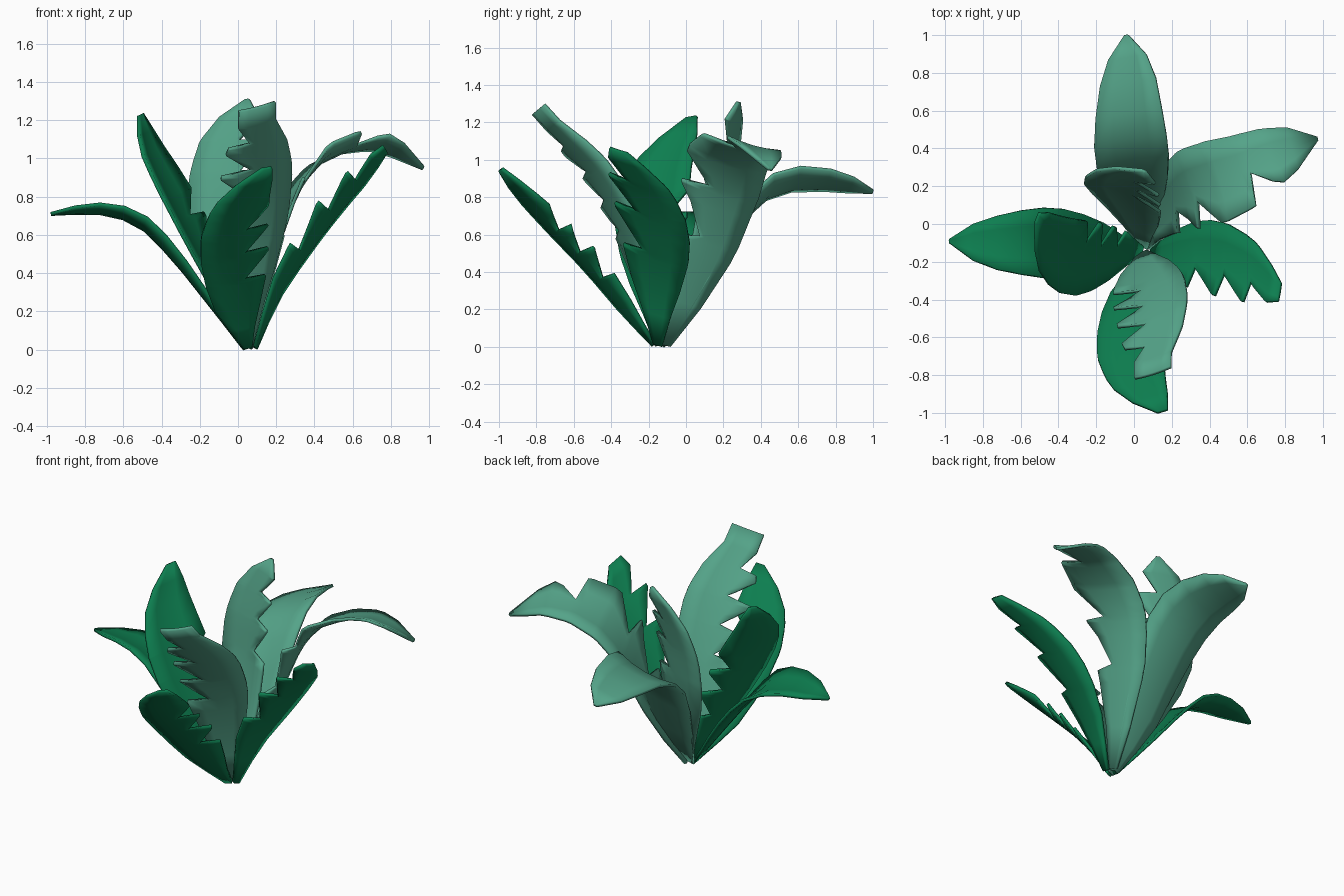
import bpy
from mathutils import Vector

if "Cube" in bpy.data.objects:
    bpy.data.objects.remove(bpy.data.objects["Cube"])


def material(name, rgb):
    m = bpy.data.materials.new(name)
    m.diffuse_color = (*rgb, 1)
    m.use_nodes = True
    m.node_tree.nodes["Principled BSDF"].inputs["Base Color"].default_value = m.diffuse_color
    return m


GREEN = material("deep_green", (0.004, 0.21, 0.08))
PALE = material("pale_green", (0.09, 0.37, 0.25))

# half-width along the leaf, as (t, factor)
OUTLINE = [(0, 0.12), (0.12, 0.4), (0.27, 0.8), (0.42, 1.0), (0.58, 1.0), (0.75, 0.83), (0.9, 0.5), (1, 0.05)]


def lerp_table(table, t):
    for (a, u), (b, v) in zip(table, table[1:]):
        if t <= b:
            return u + (v - u) * max(0, t - a) / (b - a)
    return table[-1][1]


def spine_point(pts, t):
    # Catmull-Rom through the midrib points
    p = [2 * pts[0] - pts[1]] + pts + [2 * pts[-1] - pts[-2]]
    f = t * (len(pts) - 1)
    i = min(int(f), len(pts) - 2)
    f -= i
    a, b, c, d = p[i:i + 4]
    return 0.5 * (2 * b + (c - a) * f + (2 * a - 5 * b + 4 * c - d) * f ** 2 + (3 * b - a - 3 * c + d) * f ** 3)


def leaf(name, mat, spine, side, tears=(), tip=0.05, cup=0.03, grow=0.1):
    """Blade along a midrib; 'side' points to the torn edge, its length is the half-width."""
    pts = [Vector(p) for p in spine]
    side = Vector(side)
    outline = OUTLINE[:-1] + [(1, tip)]
    # torn edge: full width, sharp cut inwards, then growing out again
    torn = [(0, 1)]
    for t, depth in tears:
        torn += [(t, 1), (t + 0.012, depth), (t + grow, 1)]
    torn += [(1.001, 1)]
    stations = sorted({i / 9 for i in range(10)} | {t for t, _ in torn if t < 1})
    us = (-1, -0.5, 0, 0.5, 1)
    verts, faces = [], []
    for t in stations:
        c = spine_point(pts, t)
        along = spine_point(pts, min(1, t + 0.03)) - spine_point(pts, max(0, t - 0.03))
        normal = side.cross(along).normalized()
        if normal.z < 0:
            normal = -normal
        w = lerp_table(outline, t)
        for u in us:
            s = u * w * (lerp_table(torn, t) if u > 0 else 1)
            verts.append(c + side * s + normal * cup * (s * s - 0.3 * w))
    n = len(us)
    flip = side.cross(pts[2] - pts[1]).z < 0
    for r in range(len(stations) - 1):
        for k in range(n - 1):
            q = [r * n + k, r * n + k + 1, (r + 1) * n + k + 1, (r + 1) * n + k]
            faces.append(q[::-1] if flip else q)
    mesh = bpy.data.meshes.new(name)
    mesh.from_pydata(verts, [], faces)
    mesh.materials.append(mat)
    ob = bpy.data.objects.new(name, mesh)
    bpy.context.collection.objects.link(ob)
    sol = ob.modifiers.new("thickness", "SOLIDIFY")
    sol.thickness = 0.018
    sol.offset = 0
    bpy.context.view_layer.objects.active = ob
    ob.select_set(True)
    bpy.ops.object.shade_smooth_by_angle(angle=0.7)
    ob.select_set(False)


# Pale leaves
leaf("back_leaf", PALE,
     [(.05, -.12, .01), (.03, .08, .28), (.0, .3, .68), (-.02, .5, .86), (-.03, .78, .88), (-.04, 1, .83)],
     (.19, .03, .07))
leaf("upright_leaf", PALE,
     [(.05, -.12, .01), (.0, .03, .3), (-.05, .14, .6), (-.05, .19, .9), (-.02, .24, 1.13), (.05, .28, 1.31)],
     (.2, -.08, 0), [(.48, .3), (.62, .3), (.76, .2)], grow=.13)
leaf("back_right_leaf", PALE,
     [(.07, -.11, .01), (.15, .05, .35), (.26, .16, .74), (.4, .21, .96), (.57, .27, 1.06), (.77, .37, 1.07), (.97, .45, .95)],
     (.06, -.21, .06), [(.25, .3), (.39, .3), (.69, .1)], tip=.05, grow=.13)
leaf("front_leaf", PALE,
     [(.05, -.15, .01), (.06, -.23, .35), (.08, -.34, .65), (.1, -.48, .91), (.1, -.64, 1.1), (.1, -.79, 1.27)],
     (-.19, -.06, -.05), [(.38, .2), (.5, .2), (.63, .2), (.78, .3)], tip=.5, grow=.115)

# Deep green leaves
leaf("right_leaf", GREEN,
     [(.09, -.15, .01), (.2, -.16, .3), (.36, -.17, .55), (.52, -.21, .76), (.66, -.28, .92), (.77, -.36, 1.05)],
     (-.03, -.19, .06), [(.35, .35), (.54, .35), (.73, .3)], tip=.25, grow=.17)
leaf("low_front_leaf", GREEN,
     [(.05, -.17, .01), (.0, -.32, .2), (-.01, -.5, .42), (-.01, -.69, .62), (.04, -.86, .8), (.15, -.99, .95)],
     (.175, .05, .03), [(.34, .25), (.47, .25), (.59, .25)], tip=.15, grow=.12)
leaf("left_leaf", GREEN,
     [(.03, -.14, .01), (-.15, -.12, .25), (-.35, -.11, .5), (-.53, -.1, .67), (-.75, -.1, .73), (-.98, -.09, .71)],
     (0, .185, -.03))
leaf("upper_left_leaf", GREEN,
     [(.04, -.14, .01), (-.08, -.16, .3), (-.23, -.18, .6), (-.36, -.16, .85), (-.46, -.09, 1.05), (-.51, .03, 1.23)],
     (.07, .19, .03), [(.22, .3), (.34, .3), (.46, .4)], tip=.15)
